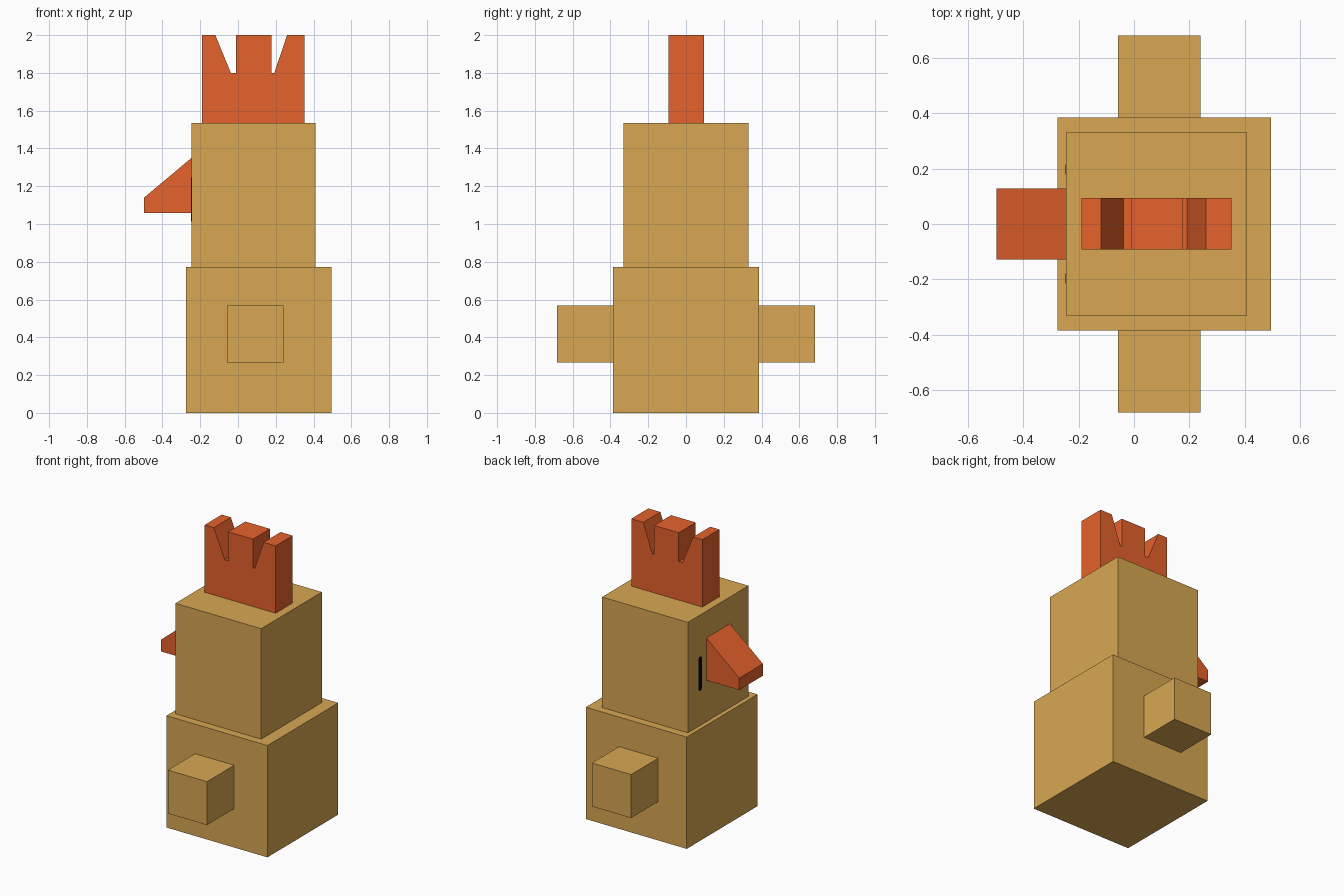
import bpy, bmesh, math

if "Cube" in bpy.data.objects:
    bpy.data.objects.remove(bpy.data.objects["Cube"])


def material(name, rgb):
    m = bpy.data.materials.new(name)
    m.diffuse_color = (*rgb, 1.0)
    m.use_nodes = True
    m.node_tree.nodes["Principled BSDF"].inputs["Base Color"].default_value = m.diffuse_color
    return m


TAN = material("tan", (0.687, 0.388, 0.084))
ORANGE = material("orange", (0.79, 0.122, 0.025))
BLACK = material("black", (0.0, 0.0, 0.0))


def extrude(name, points, offset, mat):
    """Extrude a closed outline of 3D points along offset."""
    bm = bmesh.new()
    face = bm.faces.new([bm.verts.new(p) for p in points])
    result = bmesh.ops.extrude_face_region(bm, geom=[face])
    verts = [g for g in result["geom"] if isinstance(g, bmesh.types.BMVert)]
    bmesh.ops.translate(bm, verts=verts, vec=offset)
    bmesh.ops.recalc_face_normals(bm, faces=bm.faces[:])
    mesh = bpy.data.meshes.new(name)
    bm.to_mesh(mesh)
    bm.free()
    mesh.materials.append(mat)
    obj = bpy.data.objects.new(name, mesh)
    bpy.context.collection.objects.link(obj)
    return obj


def box(name, x, y, z, mat):
    outline = [(x[0], y[0], z[0]), (x[1], y[0], z[0]),
               (x[1], y[1], z[0]), (x[0], y[1], z[0])]
    return extrude(name, outline, (0, 0, z[1] - z[0]), mat)


def side_profile(name, outline, y0, y1, mat):
    return extrude(name, [(x, y0, z) for x, z in outline], (0, y1 - y0, 0), mat)


# Body and head blocks
box("body", (-0.276, 0.495), (-0.386, 0.386), (0, 0.772), TAN)
box("head", (-0.246, 0.409), (-0.331, 0.331), (0.772, 1.535), TAN)

# Beak wedge
side_profile("beak", [(-0.497, 1.058), (-0.246, 1.058), (-0.246, 1.35),
                      (-0.497, 1.14)], -0.129, 0.129, ORANGE)

# Comb with two notches
side_profile("comb", [(-0.19, 1.535), (0.352, 1.535), (0.352, 2), (0.26, 2),
                      (0.192, 1.8), (0.178, 1.8), (0.178, 2), (-0.01, 2),
                      (-0.01, 1.8), (-0.038, 1.8), (-0.12, 2), (-0.19, 2)],
             -0.092, 0.094, ORANGE)

# Mirrored wings and tall rounded eye plates
for side, s in (("left", -1), ("right", 1)):
    box(side + "_wing", (-0.058, 0.241), sorted((s * 0.386, s * 0.682)),
        (0.268, 0.568), TAN)
    outline = []
    for i in range(12):
        a = math.tau * (i + 0.5) / 12
        lift = 0.095 if math.sin(a) > 0 else -0.095
        outline.append((-0.246, s * 0.197 + 0.019 * math.cos(a),
                        1.13 + lift + 0.023 * math.sin(a)))
    extrude(side + "_eye", outline, (-0.002, 0, 0), BLACK)
